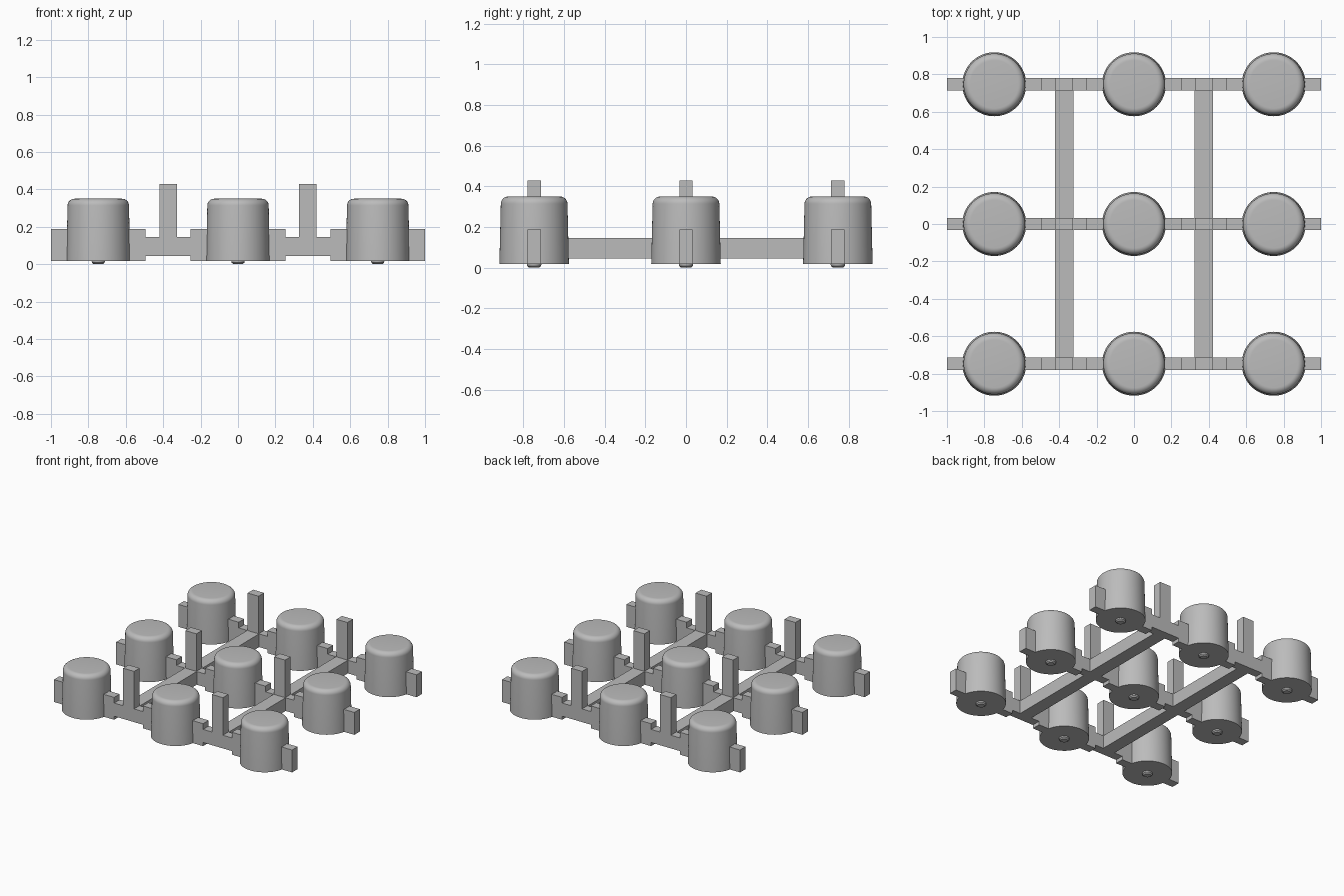
import bpy, math

cube = bpy.data.objects.get("Cube")
if cube:
    bpy.data.objects.remove(cube, do_unlink=True)

grey = bpy.data.materials.new("moulded_grey")
grey.use_nodes = True
grey.diffuse_color = (0.5, 0.5, 0.5, 1)
grey.node_tree.nodes["Principled BSDF"].inputs["Base Color"].default_value = (0.5, 0.5, 0.5, 1)

PITCH = 0.747      # button spacing
RAIL_X = 0.373     # rails and posts lie midway between columns
ROW_W = 0.066      # depth of tabs and row bars
BASE = 0.018       # underside of the buttons
SEGMENTS = 64


def make_object(name, verts, faces):
    mesh = bpy.data.meshes.new(name)
    mesh.from_pydata(verts, [], faces)
    mesh.materials.append(grey)
    obj = bpy.data.objects.new(name, mesh)
    bpy.context.collection.objects.link(obj)
    return obj


def box(name, x, y, z):
    """Box from three (low, high) ranges."""
    verts = [(a, b, c) for c in z for b in y for a in x]
    faces = [(0, 2, 3, 1), (4, 5, 7, 6), (0, 1, 5, 4),
             (2, 6, 7, 3), (0, 4, 6, 2), (1, 3, 7, 5)]
    return make_object(name, verts, faces)


def lathe(name, profile, x, y):
    """Closed solid turned from (radius, height) points, bottom to top."""
    n, verts, faces = SEGMENTS, [], []
    for r, z in profile:
        for i in range(n):
            a = math.tau * i / n
            verts.append((r * math.cos(a), r * math.sin(a), z))
    for k in range(len(profile) - 1):
        for i in range(n):
            j = (i + 1) % n
            faces.append((k * n + i, k * n + j, (k + 1) * n + j, (k + 1) * n + i))
    faces.append(tuple(reversed(range(n))))
    faces.append(tuple(range(len(verts) - n, len(verts))))
    obj = make_object(name, verts, faces)
    obj.location = (x, y, 0)
    bpy.ops.object.select_all(action='DESELECT')
    obj.select_set(True)
    bpy.context.view_layer.objects.active = obj
    bpy.ops.object.shade_smooth_by_angle(angle=math.radians(35))
    return obj


# Slightly tapered cap profile with a rounded top rim
TOP, RIM, FILLET = 0.35, 0.164, 0.036
cap = [(0.171, BASE)]
for s in range(9):
    a = math.pi / 2 * s / 8
    cap.append((RIM - FILLET * (1 - math.cos(a)), TOP - FILLET * (1 - math.sin(a))))
nub = [(0.024, 0.0), (0.034, 0.008), (0.036, BASE + 0.002)]

for row in (-1, 0, 1):
    y = row * PITCH
    depth = (y - ROW_W / 2, y + ROW_W / 2)
    # Buttons with their side tabs and contact nubs
    for col in (-1, 0, 1):
        x = col * PITCH
        lathe("button_cap", cap, x, y)
        lathe("contact_nub", nub, x, y)
        box("side_tabs", (x - 0.253, x + 0.253), depth, (BASE, 0.188))
    # Row bars between the buttons, each with an upright post
    for side in (-1, 1):
        x = side * RAIL_X
        box("row_bar", (x - 0.125, x + 0.125), depth, (0.045, 0.145))
        box("upright_post", (x - 0.046, x + 0.046), depth, (0.14, 0.43))

# Long rails joining the rows, in two spans each
for side in (-1, 1):
    x = side * RAIL_X
    for span in (-1, 1):
        ends = sorted((span * ROW_W / 2, span * (PITCH - ROW_W / 2)))
        box("long_rail", (x - 0.05, x + 0.05), ends, (0.045, 0.145))
